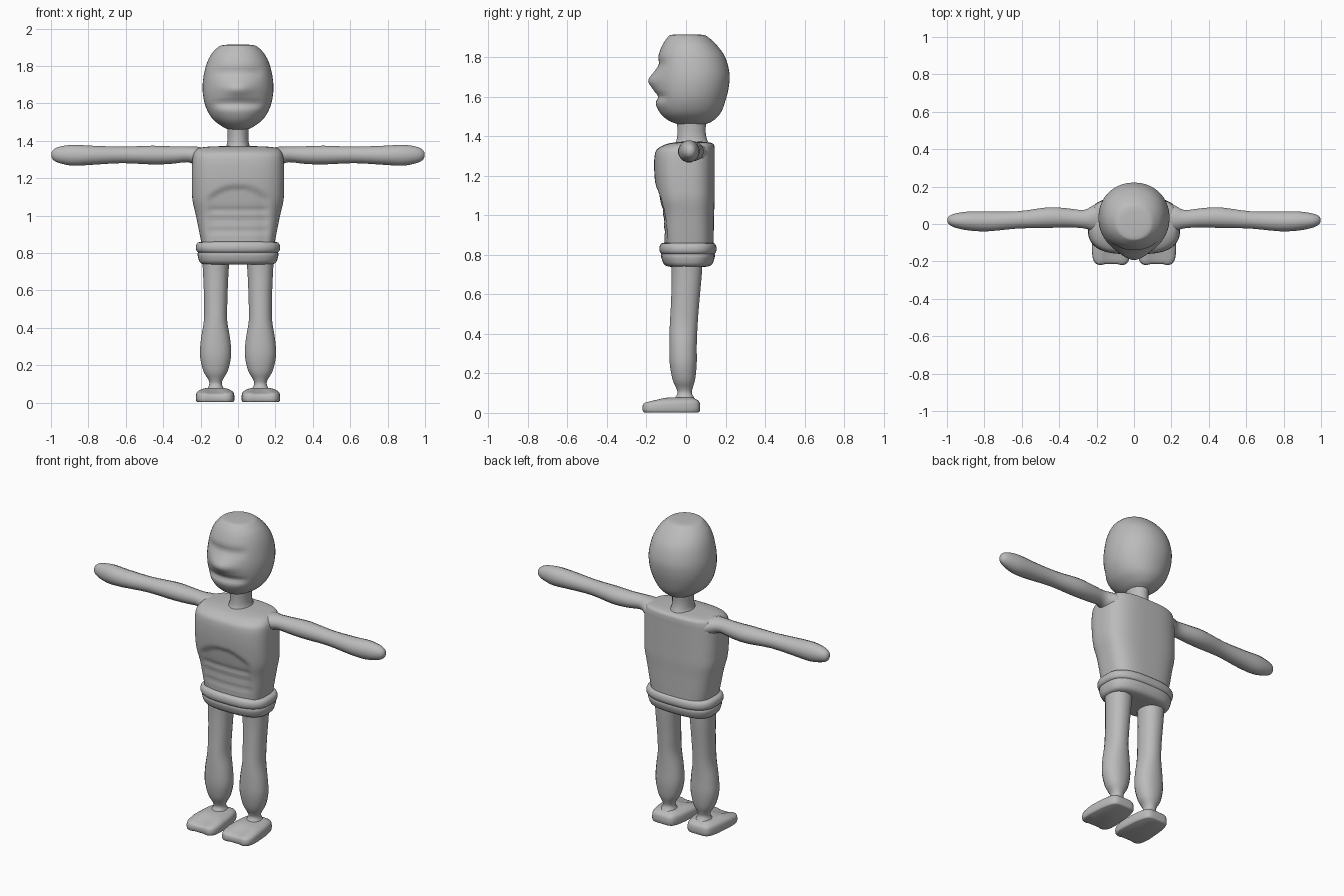
import bpy, bmesh, math
from math import cos, sin, exp, pi

grey = bpy.data.materials.new("matte grey")
grey.diffuse_color = (0.5, 0.5, 0.5, 1)


def spline(rings, steps):
    """Catmull-Rom refinement of a list of ring tuples."""
    out = []
    for i in range(len(rings) - 1):
        p0, p1 = rings[max(i - 1, 0)], rings[i]
        p2, p3 = rings[i + 1], rings[min(i + 2, len(rings) - 1)]
        for k in range(steps):
            u = k / steps
            out.append([0.5 * (2 * b + (c - a) * u + (2 * a - 5 * b + 4 * c - d) * u * u
                               + (3 * b - a - 3 * c + d) * u ** 3)
                        for a, b, c, d in zip(p0, p1, p2, p3)])
    return out + [list(rings[-1])]


def loft(name, rings, axis='z', n=32, power=2.0, steps=4, side=1, deform=None):
    """Rings are (position, centre a, centre b, radius a, radius b)."""
    bm = bmesh.new()
    loops = []
    for t, ca, cb, ra, rb in spline(rings, steps):
        loop = []
        for k in range(n):
            th = 2 * pi * (k + 0.5) / n
            c, s = cos(th), sin(th)
            a = ca + ra * math.copysign(abs(c) ** (2 / power), c)
            b = cb + rb * math.copysign(abs(s) ** (2 / power), s)
            p = (a, b, t) if axis == 'z' else (t, a, b)
            if deform:
                p = deform(*p)
            loop.append(bm.verts.new((p[0] * side, p[1], p[2])))
        loops.append(loop)
    for l0, l1 in zip(loops, loops[1:]):
        for k in range(n):
            bm.faces.new((l0[k], l0[(k + 1) % n], l1[(k + 1) % n], l1[k]))
    bm.faces.new(loops[0])
    bm.faces.new(loops[-1])
    bmesh.ops.recalc_face_normals(bm, faces=bm.faces)
    me = bpy.data.meshes.new(name)
    bm.to_mesh(me)
    bm.free()
    ob = bpy.data.objects.new(name, me)
    bpy.context.collection.objects.link(ob)
    me.materials.append(grey)
    bpy.ops.object.select_all(action='DESELECT')
    ob.select_set(True)
    bpy.context.view_layer.objects.active = ob
    bpy.ops.object.shade_smooth_by_angle(angle=math.radians(50))
    return ob


def bump(v, centre, width):
    return exp(-((v - centre) / width) ** 2)


def step(v, lo, hi):
    u = min(max((v - lo) / (hi - lo), 0), 1)
    return u * u * (3 - 2 * u)


# Head with nose, brow, eye hollow and mouth crease
def face(x, y, z):
    if y < 0:
        w = step(-y, 0.03, 0.11)
        wide = 1 - step(abs(x), 0.09, 0.15)
        y -= w * 0.036 * bump(x, 0, 0.08) * bump(z, 1.68, 0.04)
        y += w * wide * (0.012 * bump(z, 1.765, 0.025) + 0.014 * bump(z, 1.6, 0.016))
        y -= w * wide * 0.006 * bump(z, 1.56, 0.025)
    return x, y, z


loft("head", [(1.46, 0, .03, .05, .07), (1.48, 0, .025, .09, .115),
              (1.52, 0, .022, .138, .155), (1.58, 0, .025, .172, .175),
              (1.65, 0, .03, .188, .187), (1.72, 0, .033, .188, .187),
              (1.80, 0, .028, .172, .17), (1.86, 0, .018, .145, .138),
              (1.90, 0, .01, .108, .103), (1.912, 0, .005, .08, .08),
              (1.915, 0, 0, .03, .03)], n=48, power=2.1, steps=5, deform=face)

# Neck
loft("neck", [(1.34, 0, .03, .085, .10), (1.375, 0, .03, .062, .08),
              (1.42, 0, .028, .056, .072), (1.48, 0, .028, .058, .075)], n=24)


# Torso with hollow under the ribs and stomach creases
def stomach(x, y, z):
    if y < -0.03:
        arch = 1.165 - 2.6 * x * x
        inside = step(arch - z, -0.01, 0.025) * (1 - step(abs(x), 0.13, 0.18))
        y += 0.014 * inside
        for crease in (1.03, 0.975, 0.92):
            y += 0.006 * inside * bump(z, crease, 0.011)
    return x, y, z


loft("torso", [(.83, 0, .008, .19, .13), (.90, 0, .008, .205, .132),
               (1.0, 0, .006, .225, .136), (1.08, 0, 0, .243, .145),
               (1.15, 0, -.005, .247, .15), (1.23, 0, -.008, .247, .153),
               (1.30, 0, -.007, .244, .152), (1.335, 0, 0, .236, .145),
               (1.358, 0, .018, .215, .122), (1.368, 0, .03, .17, .09),
               (1.372, 0, .03, .08, .05)], n=64, power=3.0, steps=6, deform=stomach)

# Waistband and briefs
loft("waistband", [(.80, 0, .01, .19, .12), (.805, 0, .01, .215, .136),
                   (.82, 0, .01, .225, .144), (.84, 0, .01, .225, .144),
                   (.856, 0, .01, .215, .136), (.861, 0, .01, .19, .12)],
     n=48, power=2.8, steps=2)
loft("briefs", [(.738, 0, .01, .13, .06), (.74, 0, .01, .185, .10),
                (.752, 0, .01, .205, .122), (.775, 0, .01, .213, .132),
                (.80, 0, .01, .216, .136), (.83, 0, .01, .19, .12)],
     n=48, power=2.8, steps=2)


# Foot with lowered, split toes and a narrower heel
def toes(x, y, z):
    front = step(-y, 0.08, 0.2)
    x = 0.122 + (x - 0.122) * (1 - 0.18 * step(y, -0.1, 0.07))
    y += 0.028 * front * bump(x, 0.122, 0.03)
    z -= front * (0.15 * z + 0.012 * bump(x, 0.122, 0.03) * step(z, 0.03, 0.06))
    return x, y, z


for side, label in ((1, "left"), (-1, "right")):
    loft(label + "_arm", [(.17, .035, 1.305, .09, .055), (.22, .03, 1.318, .07, .052),
                          (.27, .026, 1.328, .05, .043), (.36, .033, 1.324, .052, .048),
                          (.46, .034, 1.324, .056, .051), (.62, .022, 1.325, .047, .045),
                          (.78, .014, 1.323, .054, .052), (.88, .016, 1.323, .052, .057),
                          (.95, .018, 1.325, .040, .046), (.985, .02, 1.325, .026, .03),
                          (.997, .02, 1.325, .01, .012)], axis='x', n=16, steps=3, side=side)
    loft(label + "_leg", [(.77, .118, .005, .074, .08), (.68, .119, .003, .068, .076),
                          (.55, .119, -.005, .063, .072), (.44, .12, -.012, .063, .071),
                          (.34, .12, -.015, .079, .070), (.25, .12, -.014, .084, .069),
                          (.17, .12, -.011, .066, .058), (.125, .12, -.008, .040, .042),
                          (.10, .12, -.007, .034, .037), (.075, .12, -.007, .045, .05),
                          (.06, .12, -.007, .06, .06)], n=20, power=2.2, side=side)
    loft(label + "_foot", [(.003, .122, -.075, .095, .138), (.012, .122, -.075, .102, .146),
                           (.045, .122, -.075, .102, .146), (.062, .122, -.073, .094, .136),
                           (.072, .122, -.06, .075, .105), (.079, .122, -.03, .05, .06)],
         n=48, power=5, steps=2, side=side, deform=toes)
